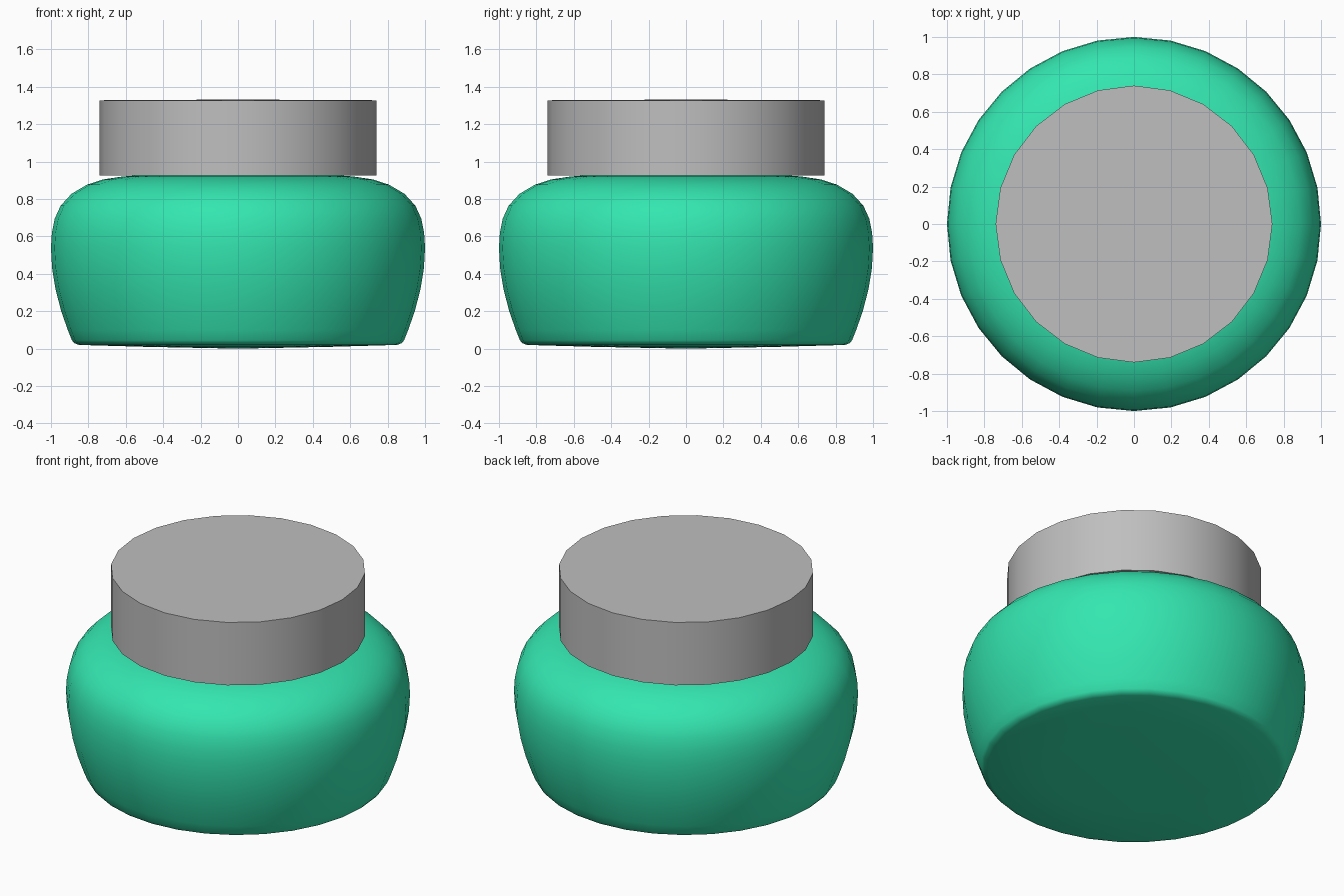
import bpy, bmesh, math

if "Cube" in bpy.data.objects:
    bpy.data.objects.remove(bpy.data.objects["Cube"])


def material(name, rgb):
    m = bpy.data.materials.new(name)
    m.diffuse_color = (*rgb, 1)
    m.use_nodes = True
    m.node_tree.nodes["Principled BSDF"].inputs["Base Color"].default_value = m.diffuse_color
    return m


def lathe(name, profile, sides, mat, angle):
    """Revolve (radius, z) points about z; end points on the axis become single vertices."""
    bm = bmesh.new()
    rings = []
    for r, z in profile:
        n = 1 if r == 0 else sides
        rings.append([bm.verts.new((r * math.cos(math.tau * i / sides),
                                    r * math.sin(math.tau * i / sides), z)) for i in range(n)])
    for a, b in zip(rings, rings[1:]):
        for i in range(sides):
            j = (i + 1) % sides
            if len(a) == 1:
                bm.faces.new((a[0], b[j], b[i]))
            elif len(b) == 1:
                bm.faces.new((a[i], a[j], b[0]))
            else:
                bm.faces.new((a[i], a[j], b[j], b[i]))
    bmesh.ops.recalc_face_normals(bm, faces=bm.faces)
    me = bpy.data.meshes.new(name)
    bm.to_mesh(me)
    bm.free()
    me.materials.append(mat)
    ob = bpy.data.objects.new(name, me)
    bpy.context.collection.objects.link(ob)
    bpy.ops.object.select_all(action='DESELECT')
    ob.select_set(True)
    bpy.context.view_layer.objects.active = ob
    bpy.ops.object.shade_smooth_by_angle(angle=math.radians(angle))
    return ob


green = material("jar_green", (0.034, 0.79, 0.434))
grey = material("lid_grey", (0.52, 0.52, 0.52))

# Rounded squat jar with a nearly flat base
lathe("jar_body", [
    (0, 0.0), (0.5, 0.01), (0.85, 0.02), (0.875, 0.029), (0.888, 0.045), (0.91, 0.1), (0.945, 0.2),
    (0.975, 0.315), (0.994, 0.43), (1.0, 0.54), (0.995, 0.62), (0.98, 0.695),
    (0.948, 0.765), (0.89, 0.828), (0.807, 0.877), (0.72, 0.905), (0.62, 0.92),
    (0.5, 0.93), (0, 0.935)], 32, green, 40)

# Wide faceted lid
lathe("lid", [(0, 0.925), (0.74, 0.925), (0.74, 1.328), (0, 1.332)], 24, grey, 30)
